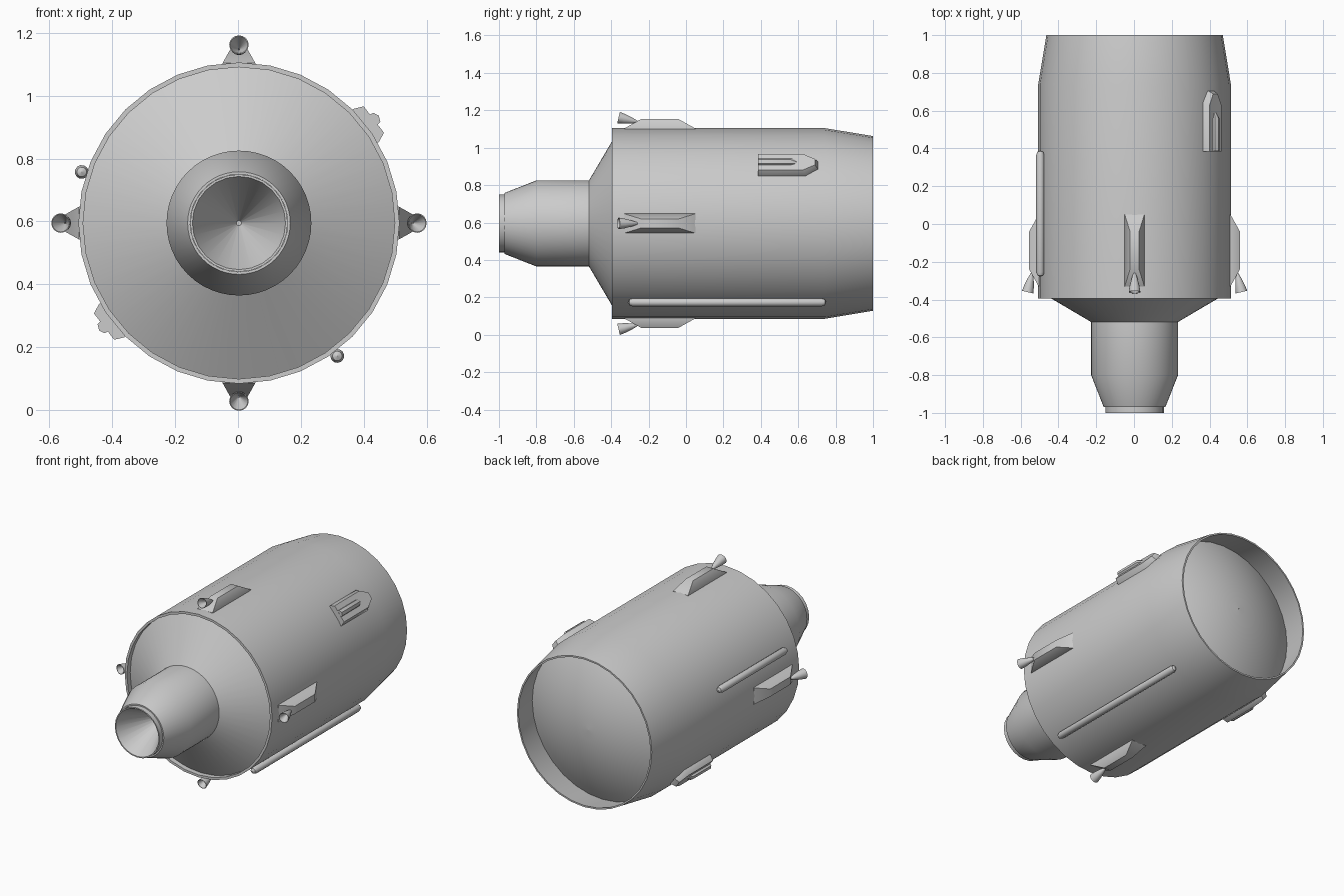
import bpy, bmesh, math
from mathutils import Matrix, Vector

if "Cube" in bpy.data.objects:
    bpy.data.objects.remove(bpy.data.objects["Cube"])

CX, CZ = 0.003, 0.595
grey = bpy.data.materials.new("light grey")
grey.diffuse_color = (0.6, 0.6, 0.6, 1)
grey.use_nodes = True
grey.node_tree.nodes["Principled BSDF"].inputs["Base Color"].default_value = grey.diffuse_color


def finish(bm, name, matrix=Matrix(), angle=30):
    bmesh.ops.remove_doubles(bm, verts=bm.verts, dist=1e-5)
    bmesh.ops.recalc_face_normals(bm, faces=bm.faces)
    bm.transform(matrix)
    me = bpy.data.meshes.new(name)
    bm.to_mesh(me)
    bm.free()
    me.materials.append(grey)
    ob = bpy.data.objects.new(name, me)
    bpy.context.collection.objects.link(ob)
    bpy.ops.object.select_all(action='DESELECT')
    ob.select_set(True)
    bpy.context.view_layer.objects.active = ob
    bpy.ops.object.shade_smooth_by_angle(angle=math.radians(angle))
    return ob


def lathe(name, profile, n, matrix):
    """Revolve (y, radius) points about the y axis."""
    bm = bmesh.new()
    rings = []
    for y, r in profile:
        rings.append([bm.verts.new((r * math.cos(2 * math.pi * i / n), y,
                                    r * math.sin(2 * math.pi * i / n))) for i in range(n)])
    for a, b in zip(rings, rings[1:]):
        for i in range(n):
            j = (i + 1) % n
            bm.faces.new((a[i], a[j], b[j], b[i]))
    return finish(bm, name, matrix)


def loft(name, sections, matrix, angle=30):
    """Skin equal-length point loops and cap the ends."""
    bm = bmesh.new()
    loops = [[bm.verts.new(p) for p in s] for s in sections]
    for a, b in zip(loops, loops[1:]):
        for i in range(len(a)):
            j = (i + 1) % len(a)
            bm.faces.new((a[i], a[j], b[j], b[i]))
    bm.faces.new(loops[0])
    bm.faces.new(loops[-1])
    return finish(bm, name, matrix, angle)


centre = Matrix.Translation((CX, 0, CZ))


def around(deg):
    """Local +z points outward from the hull axis at this front-view angle."""
    return centre @ Matrix.Rotation(math.radians(90 - deg), 4, 'Y')


# hull shell with recessed front lip and open tapered back
lathe("hull", [(-0.36, 0.495), (-0.395, 0.495), (-0.395, 0.51), (0.74, 0.51),
               (1.0, 0.467), (1.0, 0.457), (0.82, 0.487)], 32, centre)

# domed bulkhead inside the back
dome = [(0.82 + 0.14 * math.cos(t), 0.487 * math.sin(t))
        for t in [math.pi / 2 * k / 8 for k in range(8, -1, -1)]]
dome = [(0.82 + 0.14 * (1 - (r / 0.487) ** 2), r)
        for r in [0.487 * k / 8 for k in range(8, 0, -1)]] + [(0.96, 0.0001)]
lathe("rear_dome", dome, 32, centre)

# front cone
lathe("front_cone", [(-0.362, 0.496), (-0.52, 0.228)], 48, centre)

# engine housing with hollow conical nozzle
lathe("engine_housing", [(-0.5, 0.23), (-0.52, 0.23), (-0.8, 0.23), (-0.97, 0.163),
                         (-0.97, 0.155)], 48, centre)
lathe("engine_nozzle", [(-0.96, 0.155), (-1.0, 0.155), (-1.0, 0.148),
                        (-0.72, 0.008), (-0.72, 0.0001)], 24, centre)

# four thrusters: sloped fairing plus small tilted bell
for deg in (0, 90, 180, 270):
    m = around(deg)
    base = [(-0.052, -0.33), (0.052, -0.33), (0.052, 0.05), (-0.052, 0.05)]
    top = [(-0.024, -0.24), (0.024, -0.24), (0.024, -0.04), (-0.024, -0.04)]
    loft("thruster_fairing", [[(x, y, 0.49) for x, y in base],
                              [(x, y, 0.508) for x, y in base],
                              [(x, y, 0.558) for x, y in top]], m)
    tilt = m @ Matrix.Translation((0, -0.27, 0.545)) @ Matrix.Rotation(math.radians(-13), 4, 'X')
    lathe("thruster_bell", [(0.01, 0.006), (-0.02, 0.016), (-0.06, 0.026), (-0.093, 0.031),
                            (-0.093, 0.028), (-0.03, 0.002)], 16, tilt)

# two sensor pods: pointed plate with a raised rib
for deg in (37.5, 217.5):
    m = around(deg)
    plan = [(-0.066, 0.385), (0.066, 0.385), (0.066, 0.64), (0.025, 0.705),
            (-0.025, 0.705), (-0.066, 0.64)]
    loft("sensor_pod", [[(x, y, 0.48) for x, y in plan],
                        [(x, y, 0.51) for x, y in plan],
                        [(x * 0.8, 0.385 + (y - 0.385) * 0.95, 0.54) for x, y in plan]], m)
    rib = [(-0.022, 0.53), (-0.018, 0.552), (0, 0.56), (0.018, 0.552), (0.022, 0.53)]
    loft("sensor_rib", [[(x, 0.386, z) for x, z in rib],
                        [(x, 0.56, z) for x, z in rib],
                        [(x * 0.4, 0.6, 0.53 + (z - 0.53) * 0.2) for x, z in rib]], m)

# two cable tunnels: round-ended rods along the hull
for deg, y0, y1 in ((162, -0.28, 0.39), (-53.5, -0.31, 0.75)):
    r = 0.022
    prof = [(y0, 0.0001), (y0 + 0.007, r * 0.7), (y0 + 0.025, r),
            (y1 - 0.025, r), (y1 - 0.007, r * 0.7), (y1, 0.0001)]
    lathe("cable_tunnel", prof, 12, around(deg) @ Matrix.Translation((0, 0, 0.525)))
